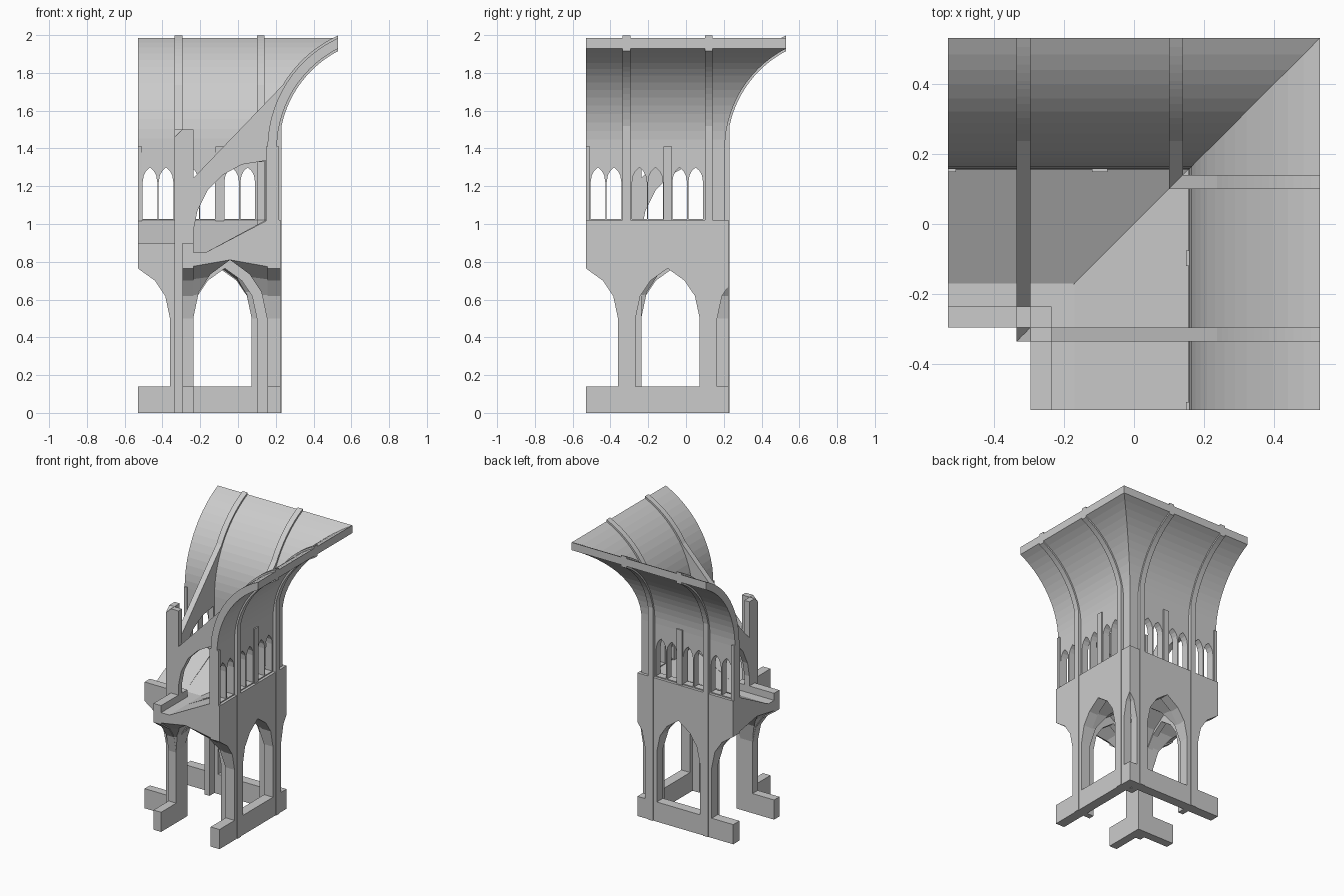
import bpy
from math import sin, cos, acos
from mathutils import Matrix

cube = bpy.data.objects.get("Cube")
if cube:
    bpy.data.objects.remove(cube, do_unlink=True)

stone = bpy.data.materials.new("pale_grey_stone")
stone.use_nodes = True
GREY = (0.6, 0.6, 0.6, 1)
stone.diffuse_color = GREY
stone.node_tree.nodes["Principled BSDF"].inputs["Base Color"].default_value = GREY

EDGE = 0.53                                   # outer limit of the module
BAYS = (-0.53, -0.0975)                       # bay centres along an arm
MID = -0.042                                  # centre line of the aisle
SWAP = Matrix(((0, 1, 0, 0), (1, 0, 0, 0), (0, 0, 1, 0), (0, 0, 0, 1)))


def loft(name, sections):
    """Closed solid through matching rings of points."""
    import bmesh
    bm = bmesh.new()
    rings = [[bm.verts.new(p) for p in s] for s in sections]
    n = len(rings[0])
    bm.faces.new(rings[0])
    bm.faces.new(rings[-1])
    for a, b in zip(rings, rings[1:]):
        for i in range(n):
            j = (i + 1) % n
            bm.faces.new((a[i], a[j], b[j], b[i]))
    bmesh.ops.recalc_face_normals(bm, faces=bm.faces)
    me = bpy.data.meshes.new(name)
    bm.to_mesh(me)
    bm.free()
    me.materials.append(stone)
    ob = bpy.data.objects.new(name, me)
    bpy.context.collection.objects.link(ob)
    return ob


def along_y(name, profile, y0, y1=None):
    """Extrude an (x, z) profile along y; with no y1 it ends in a diagonal mitre."""
    return loft(name, [[(x, y0, z) for x, z in profile],
                       [(x, x if y1 is None else y1, z) for x, z in profile]])


def along_x(name, profile, x0, x1):
    return loft(name, [[(x, y, z) for y, z in profile] for x in (x0, x1)])


def rect(a, b, z0, z1):
    return [(a, z0), (b, z0), (b, z1), (a, z1)]


def arch(c, half, bottom, spring, apex):
    """Faceted pointed arch opening."""
    side = [(1, 0), (0.85, 0.45), (0.53, 0.755)]
    rise = apex - spring
    right = [(c + half * u, spring + rise * v) for u, v in side]
    left = [(c - half * u, spring + rise * v) for u, v in reversed(side)]
    return [(c + half, bottom)] + right + [(c, apex)] + left + [(c - half, bottom)]


def vault_arc(radius, x0, n=14):
    """Concentric vault curve from x0 up to the outer edge."""
    cx, cz = 0.8, 1.4
    a, b = acos(min(1, (cx - x0) / radius)), acos((cx - EDGE) / radius)
    ts = [a + (b - a) * i / n for i in range(n + 1)]
    return [(cx - radius * cos(t), cz + radius * sin(t)) for t in ts]


def cut(ob, cutters):
    for c in cutters:
        m = ob.modifiers.new("opening", 'BOOLEAN')
        m.operation = 'DIFFERENCE'
        m.solver = 'EXACT'
        m.object = c
    bpy.context.view_layer.update()
    me = bpy.data.meshes.new_from_object(
        ob.evaluated_get(bpy.context.evaluated_depsgraph_get()))
    ob.modifiers.clear()
    ob.data = me
    for c in cutters:
        bpy.data.objects.remove(c, do_unlink=True)
    return ob


parts = []

# Main wall with the curved half vault, arcade and window openings
profile = ([(0.225, 0), (0.225, 1.02), (0.206, 1.02)] + vault_arc(0.594, 0.206)
           + vault_arc(0.644, 0.156)[::-1] + [(0.155, 1.02), (0.155, 0)])
wall = along_y("main_wall", profile, -EDGE)
cutters = [along_x("cutter", arch(c, 0.17, 0.14, 0.5, 0.765), 0, 0.4)
           for c in BAYS + (0.335,)]
for c in BAYS:
    for d in (-0.149, -0.064, 0.064, 0.149):
        if c + d > -EDGE:
            cutters.append(along_x("cutter", arch(c + d, 0.039, 1.027, 1.22, 1.3), 0, 0.4))
parts.append(cut(wall, cutters))

# Pilasters between the window pairs
for i, c in enumerate(BAYS):
    parts.append(along_y("window_pilaster_%d" % (i + 1), rect(0.148, 0.216, 1.01, 1.41),
                         max(-EDGE, c - 0.0225), c + 0.0225))

# Outer aisle wall: plinth, corner pier, half arch and parapet
outer = along_y("aisle_outer_wall", rect(-0.295, -0.235, 0, 0.9), -EDGE, -0.235)
parts.append(cut(outer, [along_x("cutter", arch(BAYS[0], 0.17, 0.14, 0.5, 0.765), -0.5, 0)]))

# Aisle roof, hollowed below by crossing vaults
roof = along_y("aisle_roof", [(-0.25, 0.48), (0.17, 0.48), (0.17, 1.02), (0.155, 1.02),
                              (-0.17, 0.85), (-0.25, 0.85)], -EDGE)
cutters = [along_y("cutter", arch(MID, 0.195, 0.3, 0.5, 0.81), -0.7, 0.4)]
for c in BAYS:
    ends = ((-0.3, 0.765), (MID, 0.81), (0.21, 0.765))
    cutters.append(loft("cutter", [[(x, y, z) for y, z in arch(c, 0.17, 0.3, 0.5, top)]
                                   for x, top in ends]))
parts.append(cut(roof, cutters))

# Buttress frames: pier, flyer, shaft and vault rib in one slab
rib = vault_arc(0.656, 0.236) + vault_arc(0.582, 0.23)[::-1] + [(0.23, 0)]
pier = [(-0.335, 0), (-0.335, 1.46), (-0.295, 1.5), (-0.235, 1.5), (-0.235, 1.245)]
flyer_gap = [(-0.235, 0.85), (-0.235, 0.97), (-0.215, 1.07), (-0.16, 1.18), (-0.08, 1.26),
             (0.02, 1.315), (0.145, 1.335), (0.145, 1.02), (-0.17, 0.85)]
for name, start, y0 in (("pier_buttress", pier, -0.335),
                        ("corner_buttress", [(0.1, 0), (0.1, 1.59)], 0.1)):
    slab = along_y(name, start + rib, y0, y0 + 0.04)
    parts.append(cut(slab, [along_y("cutter", flyer_gap, y0 - 0.1, y0 + 0.1),
                            along_y("cutter", arch(-0.07, 0.17, -0.2, 0.5, 0.765),
                                    y0 - 0.1, y0 + 0.1)]))

# Second arm: mirror every part across the diagonal
for ob in parts:
    base = ob.name
    ob.name = "front_" + base
    me = ob.data.copy()
    me.transform(SWAP)
    me.flip_normals()
    twin = bpy.data.objects.new("right_" + base, me)
    bpy.context.collection.objects.link(twin)
